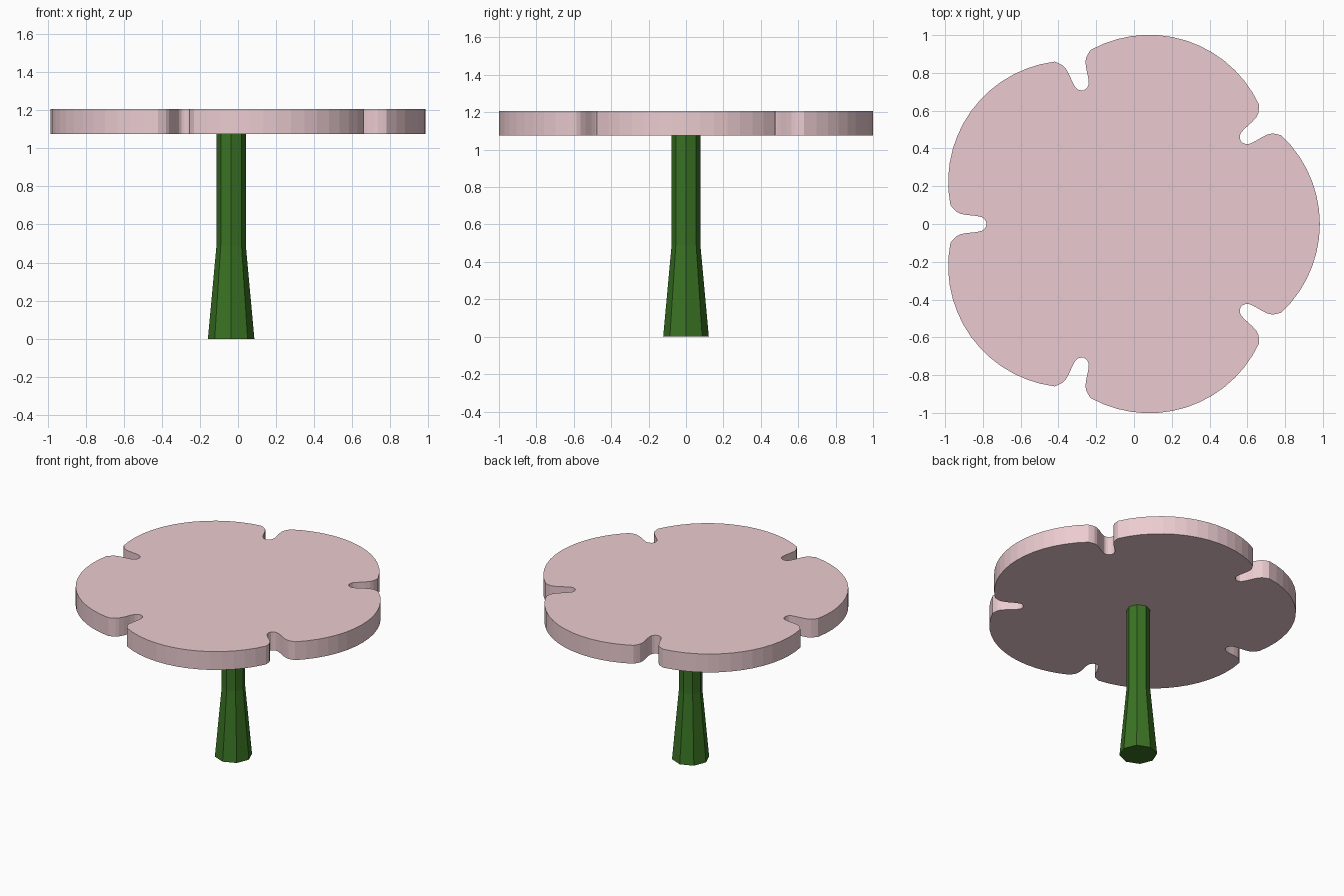
import bpy, bmesh
from math import pi, sin, cos, radians

if "Cube" in bpy.data.objects:
    bpy.data.objects.remove(bpy.data.objects["Cube"])

CX = -0.036  # flower axis


def make_object(name, bm, color):
    bmesh.ops.recalc_face_normals(bm, faces=bm.faces[:])
    mesh = bpy.data.meshes.new(name)
    bm.to_mesh(mesh)
    bm.free()
    mat = bpy.data.materials.new(name + "_colour")
    mat.diffuse_color = color
    mat.use_nodes = True
    mat.node_tree.nodes["Principled BSDF"].inputs["Base Color"].default_value = mat.diffuse_color
    mesh.materials.append(mat)
    obj = bpy.data.objects.new(name, mesh)
    bpy.context.collection.objects.link(obj)
    return obj


def loft(rings):
    """Skin closed rings of points and cap both ends."""
    bm = bmesh.new()
    loops = [[bm.verts.new(p) for p in ring] for ring in rings]
    n = len(loops[0])
    for a, b in zip(loops, loops[1:]):
        for i in range(n):
            j = (i + 1) % n
            bm.faces.new((a[i], a[j], b[j], b[i]))
    bm.faces.new(loops[0][::-1])
    bm.faces.new(loops[-1])
    return bm


def rotate(p, a):
    return (p[0] * cos(a) - p[1] * sin(a), p[0] * sin(a) + p[1] * cos(a))


# Flower outline: half a notch (radial, sideways), mirrored, then a petal arc
half_notch = [(0.748, 0.014), (0.757, 0.028), (0.772, 0.037), (0.80, 0.043),
              (0.85, 0.048), (0.885, 0.055), (0.906, 0.066), (0.922, 0.083)]
notch = [(u, -v) for u, v in reversed(half_notch)] + [(0.744, 0)] + half_notch
ARC, R, OFFSET, STEPS = radians(47), 0.642, 0.378, 14
arc = []
for i in range(STEPS + 1):
    t = -ARC + 2 * ARC * i / STEPS
    arc.append((OFFSET + R * cos(t), R * sin(t)))

outline = []
for k in range(5):
    petal = k * 2 * pi / 5
    outline += [rotate(p, petal) for p in arc]
    outline += [rotate(p, petal + pi / 5) for p in notch]

# Flower head slab
make_object("flower_top",
            loft([[(CX + x, y, z) for x, y in outline] for z in (1.075, 1.206)]),
            (0.83, 0.60, 0.63, 1))

# Eight-sided stem, flared at the foot
stem = [(0.122, 0), (0.077, 0.49), (0.077, 1.08)]
make_object("stem",
            loft([[(CX + r * cos(i * pi / 4), r * sin(i * pi / 4), z)
                   for i in range(8)] for r, z in stem]),
            (0.042, 0.17, 0.017, 1))
